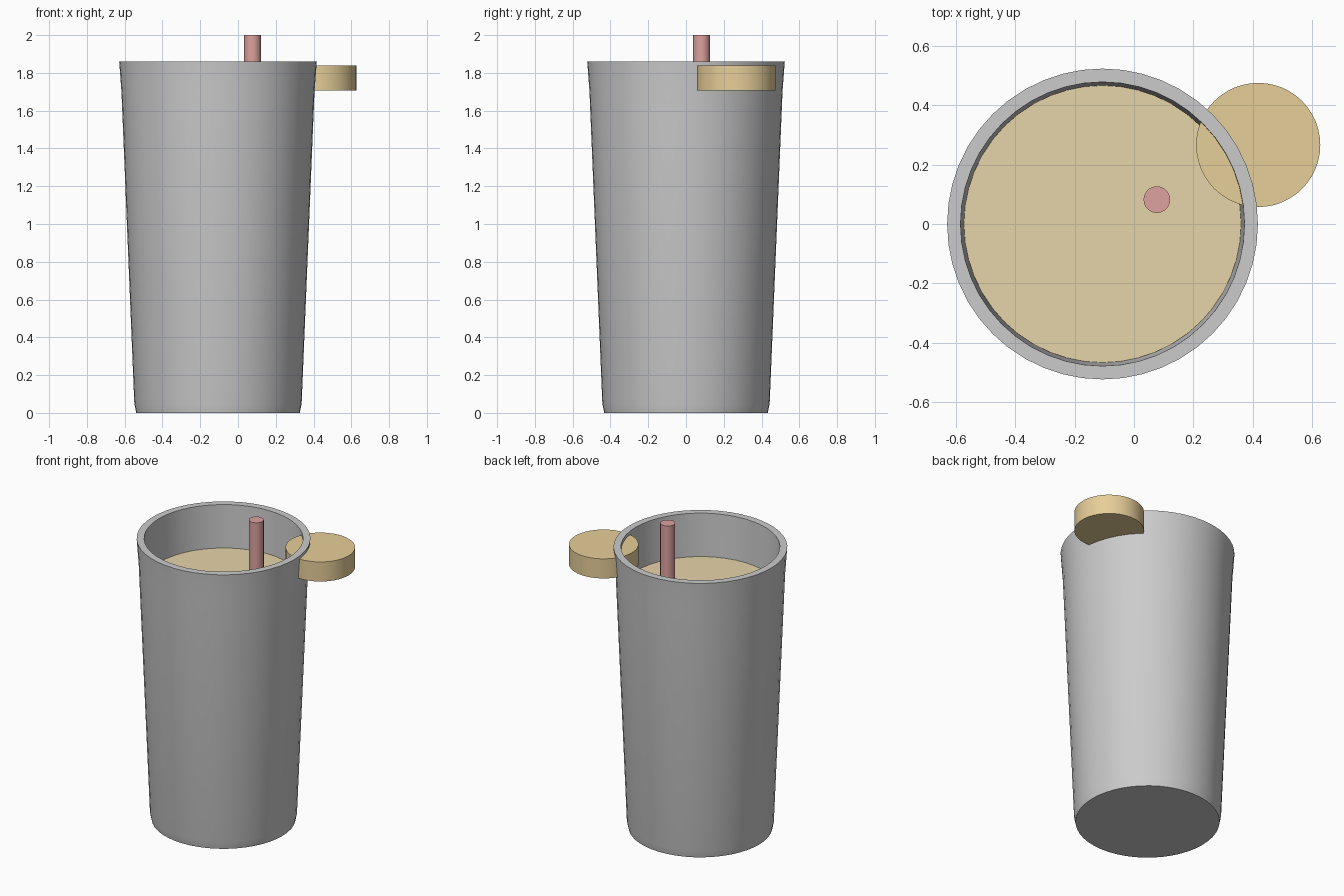
import bpy, bmesh, math

if "Cube" in bpy.data.objects:
    bpy.data.objects.remove(bpy.data.objects["Cube"])

CX = -0.106  # glass axis


def material(name, color):
    m = bpy.data.materials.new(name)
    m.diffuse_color = color
    m.use_nodes = True
    m.node_tree.nodes["Principled BSDF"].inputs["Base Color"].default_value = m.diffuse_color
    return m


def lathe(name, profile, segs, loc, mat=None):
    """Spin an (r, z) profile, closed on the axis by caps at both ends."""
    bm = bmesh.new()
    rings = [[bm.verts.new((r * math.cos(2 * math.pi * i / segs),
                            r * math.sin(2 * math.pi * i / segs), z))
              for i in range(segs)] for r, z in profile]
    for a, b in zip(rings, rings[1:]):
        for i in range(segs):
            j = (i + 1) % segs
            bm.faces.new((a[i], a[j], b[j], b[i]))
    bm.faces.new(rings[0][::-1])
    bm.faces.new(rings[-1])
    bmesh.ops.recalc_face_normals(bm, faces=bm.faces)
    me = bpy.data.meshes.new(name)
    bm.to_mesh(me)
    bm.free()
    ob = bpy.data.objects.new(name, me)
    ob.location = loc
    bpy.context.collection.objects.link(ob)
    if mat:
        me.materials.append(mat)
    bpy.context.view_layer.objects.active = ob
    ob.select_set(True)
    bpy.ops.object.shade_smooth_by_angle(angle=math.radians(30))
    ob.select_set(False)
    return ob


tan = material("tan", (0.80, 0.62, 0.32, 1))
amber = material("amber", (0.80, 0.66, 0.40, 1))
red = material("red", (0.72, 0.36, 0.35, 1))

# Tapered tumbler with wall thickness and a solid base
lathe("tumbler", [(0.433, 0), (0.443, 0.05), (0.511, 1.70), (0.523, 1.86),
                  (0.478, 1.86), (0.472, 1.70), (0.405, 0.08)], 48, (CX, 0, 0))

# Drink filling the tumbler
lathe("drink", [(0.401, 0.085), (0.4665, 1.577)], 48, (CX, 0, 0), amber)

# Upright straw
lathe("straw", [(0.045, 0.30), (0.045, 2.0)], 20, (0.077, 0.082, 0), red)

# Round fruit slice stuck on the rim
lathe("fruit_slice", [(0.209, 1.708), (0.209, 1.838)], 48, (0.418, 0.266, 0), tan)
